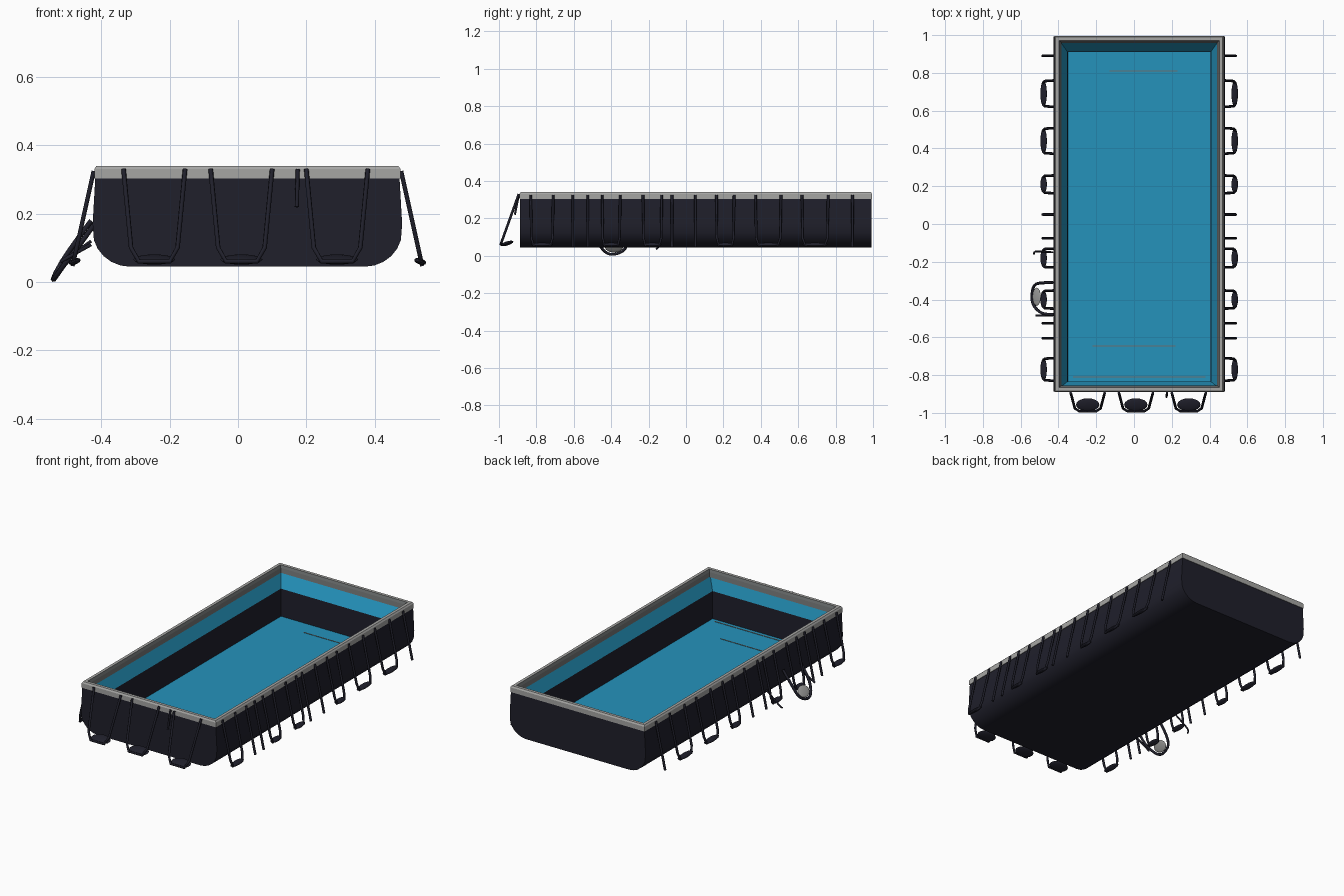
import bpy, bmesh, math
from mathutils import Vector

cube = bpy.data.objects.get("Cube")
if cube:
    bpy.data.objects.remove(cube, do_unlink=True)


def material(name, rgb):
    m = bpy.data.materials.new(name)
    m.use_nodes = True
    m.diffuse_color = (*rgb, 1)
    m.node_tree.nodes["Principled BSDF"].inputs["Base Color"].default_value = (*rgb, 1)
    return m


NAVY = material("dark navy", (0.014, 0.014, 0.024))
BLUE = material("pool blue", (0.018, 0.29, 0.50))
GREY = material("light grey", (0.38, 0.38, 0.37))
MID = material("mid grey", (0.15, 0.16, 0.16))

CX = 0.0275            # pool centre line
FRONT, BACK = -0.89, 0.995


def finish(name, bm, mats, smooth=False):
    me = bpy.data.meshes.new(name)
    bm.to_mesh(me)
    bm.free()
    for m in mats:
        me.materials.append(m)
    ob = bpy.data.objects.new(name, me)
    bpy.context.collection.objects.link(ob)
    if smooth:
        bpy.ops.object.select_all(action='DESELECT')
        ob.select_set(True)
        bpy.context.view_layer.objects.active = ob
        bpy.ops.object.shade_smooth_by_angle(angle=math.radians(35))
    return ob


def rect_ring(bm, half, front, back, z):
    return [bm.verts.new((CX + sx * half, y, z))
            for sx, y in ((-1, front), (1, front), (1, back), (-1, back))]


def loft(bm, rings, slots):
    for a, b, slot in zip(rings, rings[1:], slots):
        for i in range(4):
            j = (i + 1) % 4
            bm.faces.new((a[i], a[j], b[j], b[i])).material_index = slot


def tube(name, points, radius, mat=NAVY, smooth=False):
    cu = bpy.data.curves.new(name, 'CURVE')
    cu.dimensions = '3D'
    cu.bevel_depth = radius
    cu.bevel_resolution = 1
    cu.use_fill_caps = True
    sp = cu.splines.new('NURBS' if smooth else 'POLY')
    sp.points.add(len(points) - 1)
    for p, co in zip(sp.points, points):
        p.co = (*co, 1)
    if smooth:
        sp.use_endpoint_u = True
        sp.order_u = 3
    cu.materials.append(mat)
    ob = bpy.data.objects.new(name, cu)
    bpy.context.collection.objects.link(ob)


def pad(name, centre, size, rot=(0, 0, 0), mat=NAVY):
    bm = bmesh.new()
    bmesh.ops.create_uvsphere(bm, u_segments=16, v_segments=8, radius=1)
    ob = finish(name, bm, [mat], True)
    ob.location, ob.scale, ob.rotation_euler = centre, size, rot


# Outer shell: rounded trough section swept front to back
half_profile = [(0.445, 0.31), (0.453, 0.17)]
for k in range(1, 7):
    t = math.pi / 2 * k / 6
    half_profile.append((0.343 + 0.11 * math.cos(t), 0.15 - 0.105 * math.sin(t)))
profile = half_profile + [(-x, z) for x, z in reversed(half_profile)]
bm = bmesh.new()
ends = [[bm.verts.new((CX + x, y, z)) for x, z in profile] for y in (FRONT + 0.003, BACK - 0.002)]
for e in ends:
    bm.faces.new(e)
n = len(profile)
for i in range(n):
    j = (i + 1) % n
    bm.faces.new((ends[0][i], ends[0][j], ends[1][j], ends[1][i]))
bmesh.ops.recalc_face_normals(bm, faces=bm.faces)
top = [f for f in bm.faces if f.normal.z > 0.9]
bmesh.ops.delete(bm, geom=top, context='FACES_ONLY')
finish("outer_shell", bm, [NAVY], True)

# Liner: sloped blue band, dark wall, blue floor
bm = bmesh.new()
rings = [rect_ring(bm, 0.412, -0.86, 0.957, 0.30),
         rect_ring(bm, 0.38, -0.835, 0.912, 0.23),
         rect_ring(bm, 0.378, -0.833, 0.91, 0.065)]
loft(bm, rings, (0, 1))
bm.faces.new(rings[-1])
finish("pool_liner", bm, [BLUE, NAVY])

# Floor creases: thin strips on the liner floor
for name, x, y, w, l in (("front_crease", 0.0, -0.645, 0.44, 0.005),
                         ("back_crease", 0.05, 0.81, 0.36, 0.005),
                         ("front_edge_crease", CX, -0.81, 0.70, 0.006)):
    bm = bmesh.new()
    bmesh.ops.create_cube(bm, size=1)
    bmesh.ops.scale(bm, verts=bm.verts, vec=(w, l, 0.002))
    ob = finish(name, bm, [MID])
    ob.location = (x, y, 0.066)

# Top rim: light outer band, darker sloping inner lip
bm = bmesh.new()
rings = [rect_ring(bm, 0.448 - i, FRONT + i, BACK - i, z)
         for i, z in ((0, 0.303), (0, 0.331), (0.006, 0.34), (0.024, 0.34), (0.03, 0.325), (0.036, 0.298))]
loft(bm, rings + rings[:1], (0, 0, 0, 1, 1, 0))
finish("top_rim", bm, [GREY, MID])


def side_point(side, t, y):
    """Point on a sloping side support; t runs from rim to ground."""
    return Vector((CX + side * (0.45 + 0.06 * t), y, 0.325 - 0.27 * t))


# Side supports: U-shaped legs with feet, and single poles
u_legs = [(0.69, 0.07), (0.44, 0.068), (0.21, 0.047), (-0.18, 0.05), (-0.40, 0.048), (-0.77, 0.06)]
poles = (0.89, 0.05, -0.075, -0.525, -0.605)
for side, label in ((1, "left"), (-1, "right")):
    for y, w in u_legs:
        path = [(0, w), (0.85, w * 0.95), (1, w * 0.75), (1, -w * 0.75), (0.85, -w * 0.95), (0, -w)]
        tube(label + "_u_leg", [side_point(side, t, y + d) for t, d in path], 0.007)
        pad(label + "_foot", side_point(side, 0.98, y) - Vector((side * 0.003, 0, 0)),
            (0.018, w, 0.009), (0, side * 0.3, 0))
    for y in poles:
        tube(label + "_pole", [side_point(side, 0, y), side_point(side, 1.03, y)], 0.007)

# Front supports: U-shaped legs narrowing to a broad foot
for x in (-0.245, 0.01, 0.29):
    path = [(-0.09, 0), (-0.068, 0.85), (-0.045, 1), (0.045, 1), (0.068, 0.85), (0.09, 0)]
    tube("front_u_leg", [(x + d, FRONT - 0.004 - 0.097 * t, 0.33 - 0.27 * t) for d, t in path], 0.007)
    pad("front_foot", (x, -0.957, 0.066), (0.062, 0.036, 0.011), (0.3, 0, 0))
tube("front_strap", [(0.175, -0.893, 0.33), (0.172, -0.915, 0.22)], 0.006)

# Hose loop and its grey disc beside the right wall
tube("hose_loop", [(-0.43, -0.31, 0.18), (-0.49, -0.31, 0.10), (-0.53, -0.32, 0.035),
                   (-0.541, -0.37, 0.008), (-0.539, -0.42, 0.008), (-0.51, -0.46, 0.05),
                   (-0.47, -0.48, 0.10), (-0.42, -0.48, 0.17)], 0.008, NAVY, True)
pad("hose_disc", (-0.515, -0.385, 0.045), (0.035, 0.048, 0.006), (0, -0.9, 0), GREY)
tube("hose_hook", [(-0.43, -0.15, 0.12), (-0.50, -0.145, 0.07), (-0.53, -0.145, 0.045),
                   (-0.53, -0.16, 0.035)], 0.005, NAVY, True)
tube("hose_stub", [(-0.43, -0.485, 0.11), (-0.52, -0.485, 0.06)], 0.006)
